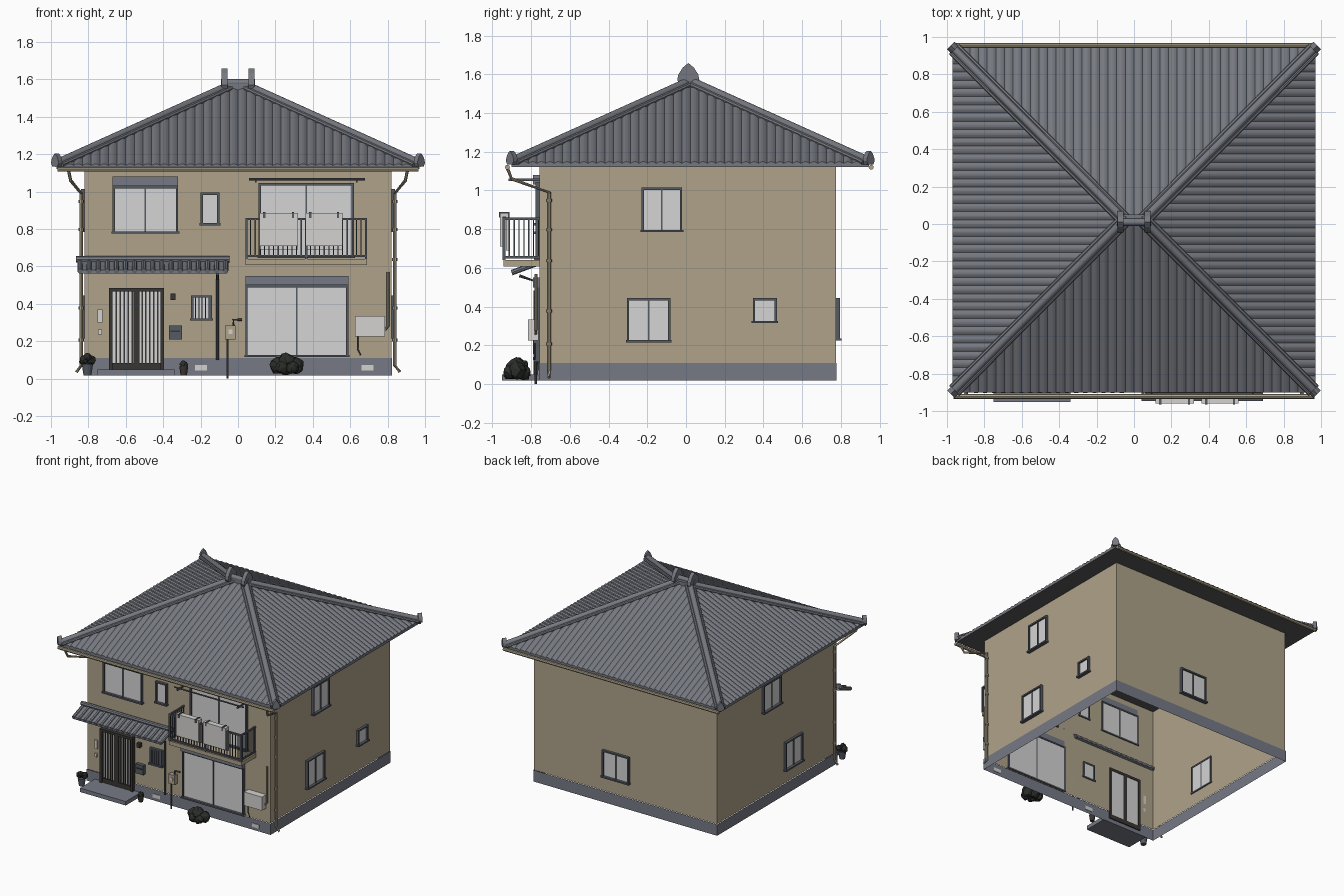
import bpy, bmesh, math, random
from mathutils import Vector, Matrix

if "Cube" in bpy.data.objects:
    bpy.data.objects.remove(bpy.data.objects["Cube"])
random.seed(4)


def material(name, r, g, b):
    m = bpy.data.materials.new(name)
    m.use_nodes = True
    m.diffuse_color = (r, g, b, 1)
    m.node_tree.nodes["Principled BSDF"].inputs["Base Color"].default_value = (r, g, b, 1)
    return m


WALL = material("beige plaster", .43, .365, .25)
ROOF = material("grey roof tile", .18, .19, .215)
BASE = material("blue grey concrete", .18, .195, .235)
FRAME = material("dark grey metal", .09, .1, .122)
GLASS = material("pale glass", .66, .66, .66)
DOOR = material("dark brown wood", .04, .037, .034)
PIPE = material("beige pipe", .43, .37, .26)
WHITE = material("off white", .66, .65, .63)
PLANT = material("dark foliage", .025, .028, .024)
SOFFIT = material("dark soffit", .1, .1, .105)

WX, FY, BY = .82, -.756, .774      # wall planes
RX, RD, RC = .97, .922, .022       # roof half width, half depth, centre y
Z0, Z1 = 1.14, 1.555               # eave and ridge height


def finish(name, bm, mat, smooth=False):
    bmesh.ops.recalc_face_normals(bm, faces=bm.faces)
    me = bpy.data.meshes.new(name)
    bm.to_mesh(me)
    bm.free()
    me.materials.append(mat)
    ob = bpy.data.objects.new(name, me)
    bpy.context.collection.objects.link(ob)
    if smooth:
        bpy.ops.object.select_all(action='DESELECT')
        ob.select_set(True)
        bpy.context.view_layer.objects.active = ob
        bpy.ops.object.shade_smooth_by_angle(angle=math.radians(40))
    return ob


def on_wall(wall, u, v):
    """u runs along the wall, v points outward from it."""
    return {"front": (u, FY - v), "back": (u, BY + v),
            "right": (WX + v, u), "left": (-WX - v, u)}[wall]


def boxes(name, items, mat, wall="front"):
    bm = bmesh.new()
    for u0, u1, v0, v1, z0, z1 in items:
        a = Vector((*on_wall(wall, u0, v0), z0))
        b = Vector((*on_wall(wall, u1, v1), z1))
        size = [abs(c) for c in b - a]
        bmesh.ops.create_cube(bm, size=1, matrix=Matrix.Translation((a + b) / 2) @ Matrix.Diagonal((*size, 1)))
    return finish(name, bm, mat)


def tubes(name, paths, r, mat, sides=8):
    bm = bmesh.new()
    for path in paths:
        pts = [Vector(p) for p in path]
        rings = []
        for i, p in enumerate(pts):
            d = (pts[min(i + 1, len(pts) - 1)] - pts[max(i - 1, 0)]).normalized()
            side = d.cross(Vector((0, 0, 1)) if abs(d.z) < .95 else Vector((0, 1, 0))).normalized()
            up = side.cross(d)
            rings.append([bm.verts.new(p + r * (side * math.cos(t) + up * math.sin(t)))
                          for t in (2 * math.pi * k / sides for k in range(sides))])
        for a, b in zip(rings, rings[1:]):
            for k in range(sides):
                bm.faces.new((a[k], a[k - 1], b[k - 1], b[k]))
        bm.faces.new(rings[0])
        bm.faces.new(rings[-1])
    return finish(name, bm, mat, True)


def window(name, wall, u0, u1, z0, z1, panes=2, f=.012, depth=.02):
    w = (u1 - u0) / panes
    frame = [(u0, u1, -.008, depth, z1 - f, z1), (u0 - .006, u1 + .006, -.008, depth + .008, z0, z0 + f)]
    for x in (u0, u1 - f):
        frame.append((x, x + f, -.008, depth, z0, z1))
    for i in range(1, panes):
        frame.append((u0 + i * w - .004, u0 + i * w + .004, -.006, depth - .006, z0, z1))
    boxes(name + "_frame", frame, FRAME, wall)
    boxes(name + "_glass", [(u0 + f, u1 - f, -.004, .007, z0 + f, z1 - f)], GLASS, wall)


def shell(name, grow, z0, z1, mat):
    """Open four sided wall band."""
    bm = bmesh.new()
    bmesh.ops.create_cube(bm, size=1, matrix=Matrix.Translation((0, (FY + BY) / 2, (z0 + z1) / 2))
                          @ Matrix.Diagonal((2 * (WX + grow), BY - FY + 2 * grow, z1 - z0, 1)))
    bmesh.ops.delete(bm, geom=[f for f in bm.faces if abs(f.normal.z) > .5], context='FACES')
    return finish(name, bm, mat)


shell("walls", 0, .11, 1.13, WALL)
shell("foundation", .004, .018, .11, BASE)

# Main hipped roof with rolled tiles
bm = bmesh.new()
for k in range(4):
    half, dist = (RX, RD) if k % 2 == 0 else (RD, RX)
    rot = Matrix.Rotation(k * math.pi / 2, 3, 'Z')
    n = 42 * 6
    cols = []
    for i in range(n + 1):
        s = -half + 2 * half * i / n
        run = min(RD, half - abs(s))
        wave = .009 * abs(math.sin(math.pi * i / 6))
        pts = [(s, -dist, Z0 - .018), (s, -dist, Z0 + wave),
               (s, -dist + run, Z0 + wave + (Z1 - Z0) * run / RD)]
        cols.append([bm.verts.new(rot @ Vector(p) + Vector((0, RC, 0))) for p in pts])
    for a, b in zip(cols, cols[1:]):
        for j in (0, 1):
            bm.faces.new((a[j], b[j], b[j + 1], a[j + 1]))
finish("roof_tiles", bm, ROOF)
bm = bmesh.new()
bmesh.ops.create_grid(bm, x_segments=1, y_segments=1, size=1,
                      matrix=Matrix.Translation((0, RC, Z0 - .018)) @ Matrix.Diagonal((RX, RD, 1, 1)))
finish("eave_soffit", bm, SOFFIT)

# Hip ridges, top ridge and their end tiles
corners = [(sx, sy) for sx in (-1, 1) for sy in (-1, 1)]
hips = [[(sx * (RX - .01), RC + sy * (RD - .01), Z0 + .017), (sx * .05, RC, Z1 + .012)] for sx, sy in corners]
tubes("hip_ridges", hips, .021, ROOF, 10)
rolls = [[Vector(p) + Vector((a * sx, -a * sy, -.012)) for p in h]
         for h, (sx, sy) in zip(hips, corners) for a in (-.018, .018)]
tubes("hip_edge_tiles", rolls, .013, ROOF)
boxes("top_ridge_base", [(-.07, .07, FY - RC - .03, FY - RC + .03, 1.53, 1.578)], ROOF)
tubes("top_ridge_cap", [[(-.09, RC - .012, 1.582), (.09, RC - .012, 1.582)]], .02, ROOF, 10)


def end_tile(name, loc, angle, w, h, t):
    prof = [(-.7, 0), (-1, .25), (-.9, .5), (-.5, .8), (0, 1), (.5, .8), (.9, .5), (1, .25), (.7, 0)]
    bm = bmesh.new()
    face = bm.faces.new([bm.verts.new((-t / 2, a * w, b * h)) for a, b in prof])
    ext = bmesh.ops.extrude_face_region(bm, geom=[face])["geom"]
    bmesh.ops.translate(bm, vec=(t, 0, 0), verts=[v for v in ext if isinstance(v, bmesh.types.BMVert)])
    bm.transform(Matrix.Translation(loc) @ Matrix.Rotation(angle, 4, 'Z'))
    finish(name, bm, ROOF)


for s in (-1, 1):
    end_tile("ridge_end_tile", (s * .072, .012, 1.54), 0, .057, .118, .03)
for sx, sy in corners:
    end_tile("corner_end_tile", (sx * .969, RC + sy * .921, 1.135), math.atan2(sy, sx), .028, .07, .03)

# Gutters and downspouts
tubes("gutters", [[(-.965, y, 1.12), (.965, y, 1.12)] for y in (-.922, .956)], .013, PIPE)
spouts = [[(s * .905, -.92, 1.11), (s * .895, -.9, 1.06), (s * .838, -.707, .99),
           (s * .838, -.707, .07), (s * .865, -.707, .035)] for s in (-1, 1)]
tubes("downspouts", spouts, .009, PIPE)
tubes("downspout_clips", [[(s * .838, -.707, z), (s * .838, -.707, z + .015)]
                          for s in (-1, 1) for z in (.2, .37, .63, .79, .94)], .014, PIPE)

# Windows
window("upper_left_window", "front", -.67, -.32, .775, 1.03)
window("small_upper_window", "front", -.2, -.1, .82, .995, 1)
window("balcony_window", "front", .11, .62, .645, 1.045)
window("living_window", "front", .04, .59, .115, .5)
window("lattice_window", "front", -.25, -.14, .31, .445, 1)
boxes("window_lattice", [(x, x + .005, .01, .02, .32, .44) for x in (-.23, -.212, -.194, -.176, -.158)], FRAME)
boxes("shutter_boxes", [(-.67, -.32, 0, .035, 1.03, 1.08), (.04, .59, 0, .035, .5, .55)], BASE)
window("upper_side_window", "right", -.23, -.02, .785, 1.015)
window("lower_side_window", "right", -.305, -.08, .215, .445)
window("small_side_window", "right", .345, .47, .315, .445, 1)
window("upper_far_side_window", "left", -.03, .2, .785, 1.015)
window("lower_far_side_window", "left", -.305, -.08, .215, .445)
window("back_window", "back", -.04, .2, .225, .445)

# Entrance door with slats, and its step
bars = [(-.69, -.67, -.008, .03, .05, .485), (-.415, -.395, -.008, .03, .05, .485),
        (-.69, -.395, -.008, .03, .465, .485), (-.67, -.415, -.008, .02, .05, .085),
        (-.558, -.527, -.008, .022, .05, .47)]
bars += [(c + i * .021, c + i * .021 + .008, 0, .016, .06, .47) for c in (-.654, -.517) for i in range(5)]
boxes("door_frame", bars, DOOR)
boxes("door_glass", [(-.68, -.405, -.004, .008, .06, .47)], GLASS)
boxes("door_step", [(-.75, -.34, 0, .195, .018, .05)], BASE)

# Porch roof with rolled tiles
bm = bmesh.new()
lower = [bm.verts.new((x, y, z)) for x in (-.85, -.06) for y, z in ((-.74, .62), (-.74, .64), (-.895, .58), (-.895, .562))]
bm.faces.new(lower[:4])
bm.faces.new(lower[4:])
for i in range(4):
    j = (i + 1) % 4
    bm.faces.new((lower[i], lower[j], lower[4 + j], lower[4 + i]))
finish("porch_roof", bm, ROOF)
tubes("porch_tiles", [[(-.845 + i * .0487, -.74, .634), (-.845 + i * .0487, -.9, .576)] for i in range(17)], .014, ROOF)
tubes("porch_ridge", [[(-.865, -.768, .638), (-.045, -.768, .638)]], .017, ROOF)
tubes("porch_gutter_pipe", [[(-.11, -.86, .56), (-.11, -.775, .53), (-.11, -.775, .1)]], .008, FRAME)

# Balcony
boxes("balcony_floor", [(.04, .69, 0, .185, .608, .64)], WALL)
rails = [(.04, .69, .175, .19, z, z + .012) for z in (.65, .848)]
rails += [(x, x + .012, 0, .19, z, z + .012) for x in (.04, .678) for z in (.65, .848)]
rails += [(x, x + .012, .175, .19, .64, .86) for x in (.04, .359, .678)]
rails += [(.04 + i * .0246, .046 + i * .0246, .179, .185, .65, .85) for i in range(1, 26)]
rails += [(x, x + .006, .003 + i * .025, .009 + i * .025, .65, .85) for x in (.043, .681) for i in range(7)]
boxes("balcony_railing", rails, FRAME)
for x0, x1 in ((.115, .32), (.36, .56)):
    boxes("hanging_bedding", [(x0, x1, .192, .204, .71, .88), (x0, x1, .16, .204, .862, .885),
                              (x0, x1, .16, .173, .69, .88)], WHITE)
    boxes("bedding_clips", [(x, x + .012, .155, .209, .86, .89) for x in (x0 + .02, x1 - .032)], FRAME)
boxes("laundry_brackets", [(x, x + .01, 0, .16, 1.05, 1.062) for x in (.09, .63)], FRAME)
tubes("laundry_pole", [[(.06, -.9, 1.066), (.68, -.9, 1.066)]], .006, FRAME)

# Wall fittings
boxes("mailbox", [(-.37, -.3, 0, .03, .21, .285)], FRAME)
boxes("mailbox_slot", [(-.36, -.31, .03, .034, .25, .258)], DOOR)
boxes("porch_lamp", [(-.36, -.333, 0, .03, .42, .455)], DOOR)
boxes("name_plates", [(-.75, -.725, 0, .012, .3, .37), (-.748, -.728, 0, .012, .235, .262)], WHITE)
boxes("electric_meter", [(-.07, -.013, 0, .035, .21, .285)], PIPE)
boxes("meter_dial", [(-.052, -.03, .035, .039, .24, .262)], WHITE)
tubes("meter_pipe", [[(-.056, -.775, .21), (-.056, -.775, 0)]], .006, FRAME)
tubes("meter_cable", [[(-.025, -.775, .28), (-.025, -.775, .315), (.02, -.77, .315)]], .006, FRAME)
boxes("foundation_vents", [(x, x + .065, 0, .009, .043, .073) for x in (-.23, .66)], WHITE)
boxes("water_heater", [(.625, .785, .005, .06, .225, .335)], WHITE)
tubes("heater_pipe", [[(.64, -.785, .23), (.64, -.785, .16), (.655, -.785, .125)]], .004, FRAME)
tubes("wall_pipe", [[(.785, -.775, .26), (.802, -.775, .28), (.802, -.775, .57)]], .008, PIPE)


# Potted plants and bush
def foliage(name, blobs):
    bm = bmesh.new()
    for x, y, z, r in blobs:
        made = bmesh.ops.create_icosphere(bm, subdivisions=2, radius=r, matrix=Matrix.Translation((x, y, z)))
        for v in made["verts"]:
            v.co += Vector([random.uniform(-.12, .12) * r for _ in range(3)])
    finish(name, bm, PLANT)


def pot(x, y, r, h, mat):
    bm = bmesh.new()
    bmesh.ops.create_cone(bm, cap_ends=True, segments=12, radius1=r * .7, radius2=r, depth=h,
                          matrix=Matrix.Translation((x, y, .018 + h / 2)))
    finish("plant_pot", bm, mat)


pot(-.805, -.85, .03, .06, FRAME)
foliage("pot_plant", [(-.825, -.85, .1, .026), (-.785, -.84, .1, .026), (-.805, -.86, .115, .022)])
pot(-.29, -.83, .024, .05, DOOR)
foliage("small_pot_plant", [(-.29, -.83, .075, .022)])
foliage("bush", [(.215, -.87, .07, .045), (.26, -.88, .085, .05), (.305, -.87, .07, .045),
                 (.26, -.84, .06, .04), (.235, -.91, .06, .035), (.29, -.91, .06, .035)])
